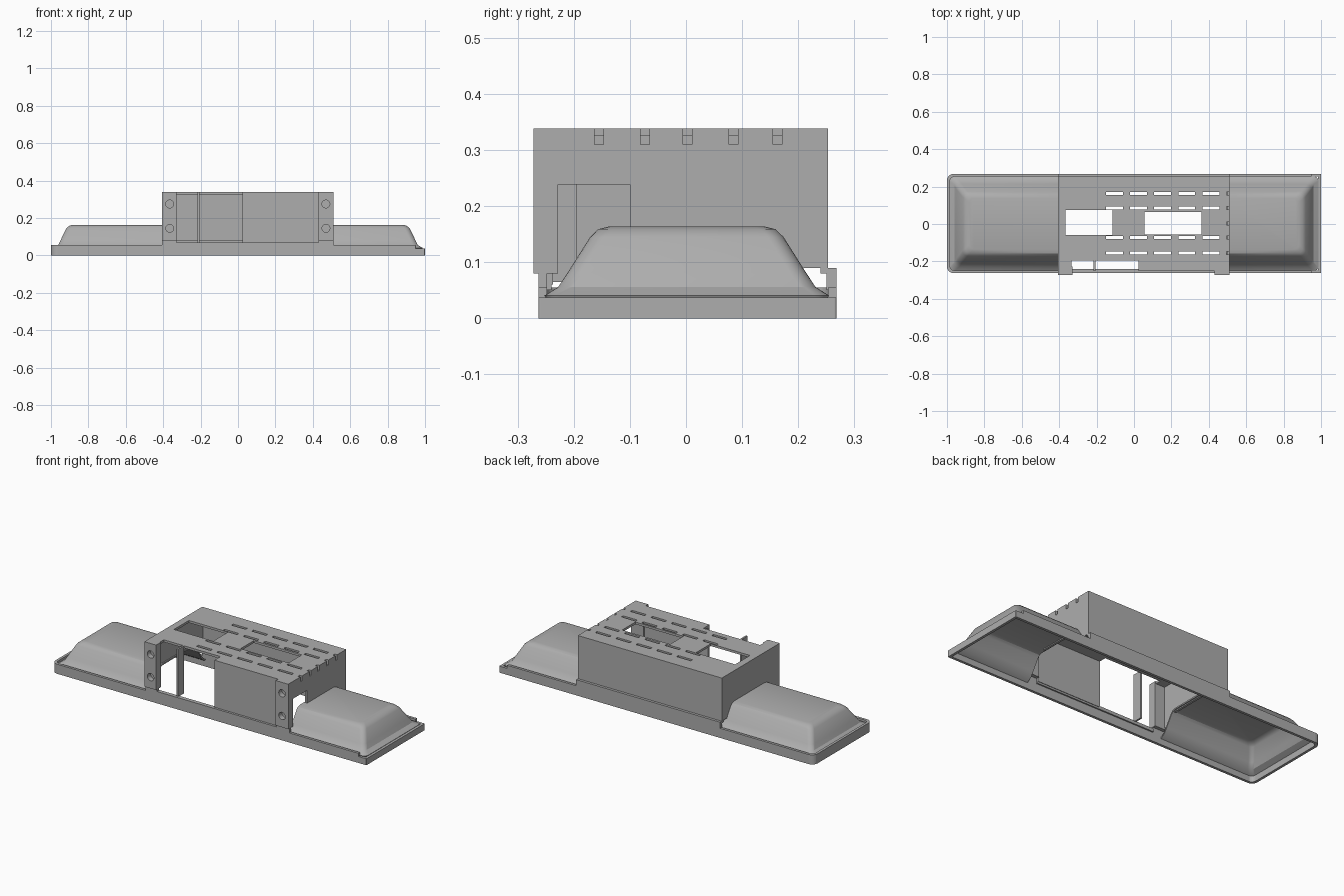
import bpy, bmesh, math
from mathutils import Vector

cube = bpy.data.objects.get("Cube")
if cube:
    bpy.data.objects.remove(cube, do_unlink=True)

grey = bpy.data.materials.new("plain grey")
grey.use_nodes = True
COLOUR = (0.42, 0.42, 0.42, 1)
grey.diffuse_color = COLOUR
grey.node_tree.nodes["Principled BSDF"].inputs["Base Color"].default_value = COLOUR


def finish(name, bm):
    bmesh.ops.recalc_face_normals(bm, faces=bm.faces)
    mesh = bpy.data.meshes.new(name)
    bm.to_mesh(mesh)
    bm.free()
    mesh.materials.append(grey)
    obj = bpy.data.objects.new(name, mesh)
    bpy.context.collection.objects.link(obj)
    return obj


def boxes(name, spans):
    """Each span is (x0, x1, y0, y1, z0, z1)."""
    bm = bmesh.new()
    for x0, x1, y0, y1, z0, z1 in spans:
        verts = bmesh.ops.create_cube(bm, size=1)["verts"]
        for v in verts:
            v.co = Vector(((x0 + x1) / 2 + v.co.x * (x1 - x0),
                           (y0 + y1) / 2 + v.co.y * (y1 - y0),
                           (z0 + z1) / 2 + v.co.z * (z1 - z0)))
    return finish(name, bm)


def prism(name, points, direction):
    bm = bmesh.new()
    face = bm.faces.new([bm.verts.new(p) for p in points])
    new = bmesh.ops.extrude_face_region(bm, geom=[face])["geom"]
    moved = [v for v in new if isinstance(v, bmesh.types.BMVert)]
    bmesh.ops.translate(bm, verts=moved, vec=direction)
    return finish(name, bm)


def cut(obj, cutter):
    mod = obj.modifiers.new("openings", "BOOLEAN")
    mod.operation = "DIFFERENCE"
    mod.solver = "EXACT"
    mod.object = cutter
    bpy.context.view_layer.objects.active = obj
    bpy.ops.object.modifier_apply(modifier=mod.name)
    bpy.data.objects.remove(cutter, do_unlink=True)


def u_path(x_open, x_end, y0, y1, radius, steps=5):
    """Path from the open end, round the closed end and back."""
    s = 1 if x_end > x_open else -1
    path = [(x_open, y0)]
    for cy, start in ((y0 + radius, -90), (y1 - radius, 0)):
        for i in range(steps + 1):
            a = math.radians(start + 90 * i / steps)
            path.append((x_end + s * radius * (math.cos(a) - 1),
                         cy + radius * math.sin(a)))
    return path + [(x_open, y1)]


# Base frame: rounded rim, with a lower square end on the left
FRONT, BACK, TOP = -0.263, 0.268, 0.338
X0, X1 = -0.405, 0.51


def rim(name, x_open, x_end, radius, height):
    s = 1 if x_end > x_open else -1
    outer = u_path(x_open, x_end, FRONT, BACK, radius)
    inner = u_path(x_open, x_end - s * 0.015, FRONT + 0.015, BACK - 0.015, radius * 0.7)
    prism(name, [(x, y, 0) for x, y in outer + inner[::-1]], (0, 0, height))


rim("base_rim", 0.95, -1, 0.035, 0.055)
rim("base_end_rim", 0.95, 1, 0.004, 0.037)

# Raised strips that carry the housing
boxes("back_strip", [(X0, X1, 0.25, BACK, 0.05, 0.09)])
boxes("front_strip", [(X0, -0.33, FRONT, -0.248, 0.05, 0.09),
                      (0.43, X1, FRONT, -0.248, 0.05, 0.09),
                      (-0.33, 0.43, FRONT, -0.24, 0.05, 0.068)])

# Lamp shades: hollow lofted shells, open toward the housing
LEVELS = [(0.25, 0, 0.037), (0.225, 0.027, 0.053), (0.207, 0.04, 0.08),
          (0.168, 0.07, 0.142), (0.155, 0.085, 0.155), (0.135, 0.105, 0.16)]


def shade(name, x_open, x_end):
    s = 1 if x_end > x_open else -1
    bm = bmesh.new()
    rings = []
    for half, inset, z in LEVELS:
        path = u_path(x_open, x_end - s * inset, -half, half + 0.003, 0.025)
        rings.append([bm.verts.new((x, y, z)) for x, y in path])
    for low, high in zip(rings, rings[1:]):
        for i in range(len(low) - 1):
            bm.faces.new((low[i], low[i + 1], high[i + 1], high[i]))
    bm.faces.new(rings[-1])
    obj = finish(name, bm)
    mod = obj.modifiers.new("shell", "SOLIDIFY")
    mod.thickness = 0.008
    mod.offset = 0
    bpy.ops.object.select_all(action="DESELECT")
    obj.select_set(True)
    bpy.context.view_layer.objects.active = obj
    bpy.ops.object.modifier_apply(modifier=mod.name)
    bpy.ops.object.shade_smooth_by_angle(angle=math.radians(30))


shade("right_shade", -0.385, -0.985)
shade("left_shade", 0.49, 0.985)

# Housing top with vent slots, two windows and a front notch
top = boxes("housing_top", [(X0, X1, -0.25, 0.253, 0.325, TOP)])
holes = [(-0.365, -0.115, -0.06, 0.075, 0.3, 0.4),
         (0.055, 0.36, -0.055, 0.065, 0.3, 0.4),
         (-0.335, 0.025, -0.3, -0.195, 0.3, 0.4)]
ROWS = (-0.155, -0.073, 0.085, 0.163)
for y in ROWS:
    for i in range(5):
        x = -0.15 + i * 0.129
        holes.append((x, x + 0.09, y - 0.008, y + 0.008, 0.3, 0.4))
vents = [(0.495, 0.55, y - 0.008, y + 0.008, 0.31, 0.4) for y in ROWS + (0.003,)]
cut(top, boxes("top_cutter", holes + vents))

# Side walls, arched over the shades
ARCH = [(-0.25, TOP), (-0.25, 0.09), (-0.205, 0.09), (-0.165, 0.15),
        (0.168, 0.15), (0.208, 0.09), (0.253, 0.09), (0.253, TOP)]
for name, x in (("right_wall", X0), ("left_wall", X1 - 0.013)):
    wall = prism(name, [(x, y, z) for y, z in ARCH], (0.013, 0, 0))
    if name == "left_wall":
        cut(wall, boxes("wall_cutter", vents + [(0.45, 0.55, -0.228, -0.1, 0.05, 0.238)]))

# Back and front walls
boxes("back_wall", [(X0, X1, 0.24, 0.253, 0.08, TOP)])
boxes("front_wall", [(0.025, 0.43, -0.25, -0.237, 0.06, TOP)])
boxes("front_divider", [(-0.216, -0.206, -0.25, -0.195, 0.065, TOP)])

# Corner posts with screw holes
for name, x0, x1, hole_x in (("right_post", X0, -0.33, -0.365),
                             ("left_post", 0.43, X1, 0.47)):
    post = boxes(name, [(x0, x1, -0.272, -0.228, 0.08, TOP)])
    for z in (0.145, 0.275):
        bpy.ops.mesh.primitive_cylinder_add(vertices=24, radius=0.021, depth=0.06,
                                            location=(hole_x, -0.272, z),
                                            rotation=(math.pi / 2, 0, 0))
        cut(post, bpy.context.object)
